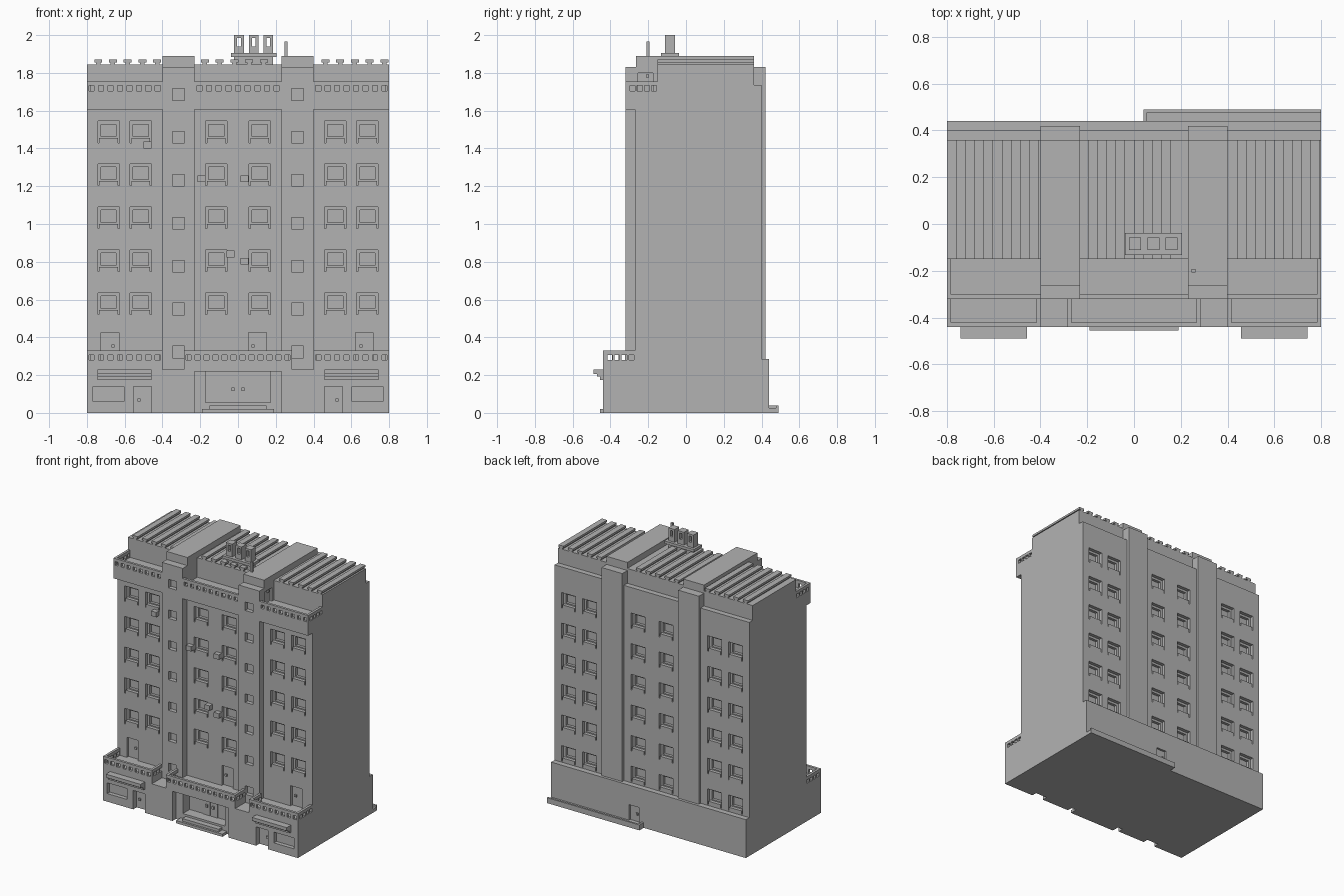
import bpy
import bmesh
from mathutils import Matrix, Vector

if "Cube" in bpy.data.objects:
    bpy.data.objects.remove(bpy.data.objects["Cube"], do_unlink=True)

stone = bpy.data.materials.new("warm_free_grey")
stone.use_nodes = True
stone.diffuse_color = (0.45, 0.45, 0.45, 1)
stone.node_tree.nodes["Principled BSDF"].inputs["Base Color"].default_value = (0.45, 0.45, 0.45, 1)


def solid(name, boxes):
    """One object made of boxes given as (x0, x1, y0, y1, z0, z1)."""
    bm = bmesh.new()
    for x0, x1, y0, y1, z0, z1 in boxes:
        size = Vector((x1 - x0, y1 - y0, z1 - z0))
        centre = Vector((x1 + x0, y1 + y0, z1 + z0)) / 2
        bmesh.ops.create_cube(bm, size=1, matrix=Matrix.Translation(centre) @ Matrix.Diagonal(size.to_4d()))
    mesh = bpy.data.meshes.new(name)
    bm.to_mesh(mesh)
    bm.free()
    mesh.materials.append(stone)
    obj = bpy.data.objects.new(name, mesh)
    bpy.context.collection.objects.link(obj)
    return obj


def carve(obj, boxes):
    """Cut boxes out of an object."""
    cutter = solid("cutter", boxes)
    cutter.hide_render = True
    mod = obj.modifiers.new("recesses", "BOOLEAN")
    mod.operation, mod.solver, mod.object = "DIFFERENCE", "EXACT", cutter
    bpy.context.view_layer.objects.active = obj
    bpy.ops.object.modifier_apply(modifier=mod.name)
    bpy.data.objects.remove(cutter, do_unlink=True)


def mirrored(boxes):
    return boxes + [(-b[1], -b[0], *b[2:]) for b in boxes]


def at_wall(x, half, wall, side, outward, inward, z0, z1):
    """Box straddling a wall; side is -1 for the front and 1 for the back."""
    a, b = sorted((wall + side * outward, wall - side * inward))
    return (x - half, x + half, a, b, z0, z1)


def rail(along_x, start, end, outer, inner, floor, count):
    """Boxes of a low wall pierced by a row of square holes."""
    hole, top = 0.027, floor + 0.055
    low, high = floor + 0.005, floor + 0.032
    step = (end - start) / count
    edges = [start] + [start + step * (i + 0.5) for i in range(count)] + [end]
    spans = [(start, end, floor - 0.01, low), (start, end, high, top)]
    for i in range(count + 1):
        a = edges[i] + (hole / 2 if i else 0)
        b = edges[i + 1] - (hole / 2 if i < count else 0)
        spans.append((a, b, low, high))
    if along_x:
        return [(a, b, outer, inner, lo, hi) for a, b, lo, hi in spans]
    return [(outer, inner, a, b, lo, hi) for a, b, lo, hi in spans]


WIDE, FRONT, BACK = 0.8, -0.27, 0.40
TOWER_IN, TOWER_OUT, TOWER_FRONT, TOWER_BACK = 0.23, 0.40, -0.32, 0.42
BASE, BASE_TOP, BALCONY, TERRACE = 0.44, 0.23, 0.275, 1.70
FLOOR_STEP, TOP_SILL, PANE = 0.2275, 1.43, 0.115
columns = [s * x for x in (0.115, 0.515, 0.685) for s in (-1, 1)]

# Main block with recessed windows on front and back
main = solid("main_block", [(-WIDE, WIDE, FRONT, BACK, 0.1, TERRACE)])
outer_cuts, inner_cuts, sills = [], [], []
for wall, side, rows in ((FRONT, -1, 5), (BACK, 1, 6)):
    for row in range(rows):
        z = TOP_SILL - row * FLOOR_STEP
        for x in columns:
            outer_cuts.append(at_wall(x, PANE / 2, wall, side, 0.02, 0.025, z, z + PANE))
            inner_cuts.append(at_wall(x, 0.04, wall, side, 0.01, 0.045, z + 0.033, z + 0.098))
            sills.append(at_wall(x, 0.05, wall, side, 0, 0.03, z, z + 0.025))
balcony_doors = (-0.678, 0.103, 0.668)
outer_cuts += [at_wall(x, 0.047, FRONT, -1, 0.02, 0.02, BALCONY, 0.425) for x in balcony_doors]
carve(main, outer_cuts)
carve(main, inner_cuts)
solid("window_sills", sills)

# Stair towers with small windows and roof doors
for name, side in (("left_tower", 1), ("right_tower", -1)):
    x0, x1 = sorted((side * TOWER_IN, side * TOWER_OUT))
    tower = solid(name, [(x0, x1, TOWER_FRONT, TOWER_BACK, 0.2, 1.83)])
    cuts = []
    for row in range(7):
        z = 0.29 + row * FLOOR_STEP
        cuts.append(at_wall(side * 0.315, 0.032, TOWER_FRONT, -1, 0.02, 0.03, z, z + 0.063))
    door = sorted((side * (TOWER_OUT - 0.015), side * (TOWER_OUT + 0.02)))
    cuts.append((*door, -0.255, -0.175, TERRACE, 1.825))
    carve(tower, cuts)
    solid(name + "_roof", [(x0, x1, -0.265, 0.36, 1.8, 1.89)])

# Attic storey, back ledge and ribbed roof
solid("attic", [(-WIDE, WIDE, -0.15, 0.36, TERRACE - 0.05, 1.845),
                (-WIDE, WIDE, -0.15, BACK, TERRACE, 1.735)])
ribs = []
for first in (-0.74, -0.175, 0.463):
    for i in range(5):
        x = first + i * 0.078
        ribs += [(x - 0.012, x + 0.012, -0.15, 0.36, 1.84, 1.856),
                 (x - 0.021, x + 0.021, -0.15, 0.36, 1.855, 1.87)]
solid("roof_ribs", ribs)

# Overhanging cornice and roof terrace parapets
solid("cornice", mirrored([(TOWER_OUT, WIDE, TOWER_FRONT, -0.15, 1.605, TERRACE)])
      + [(-TOWER_IN, TOWER_IN, TOWER_FRONT, -0.15, 1.605, TERRACE)])
THICK = 0.018
terrace = mirrored(rail(True, TOWER_OUT, WIDE, TOWER_FRONT, TOWER_FRONT + THICK, TERRACE, 8)
                   + rail(False, TOWER_FRONT + THICK, -0.15, WIDE - THICK, WIDE, TERRACE, 4))
terrace += rail(True, -TOWER_IN, TOWER_IN, TOWER_FRONT, TOWER_FRONT + THICK, TERRACE, 9)
solid("terrace_parapet", terrace)

# Ground floor with shop windows, shop doors and the entrance recess
base = solid("ground_floor", [(-WIDE, WIDE, -BASE, BASE, 0, BASE_TOP)])
DOOR_TOP, PORCH = 0.14, 0.055
carve(base, mirrored([at_wall(0.685, 0.082, -BASE, -1, 0.02, 0.03, 0.06, DOOR_TOP),
                      at_wall(0.505, 0.048, -BASE, -1, 0.02, 0.04, -0.02, DOOR_TOP)])
      + [at_wall(0, TOWER_IN, -BASE, -1, 0.02, 0.04, -0.02, BASE_TOP - 0.002)])
carve(base, [at_wall(0, 0.173, -BASE, -1, 0.02, 0.12, PORCH, BASE_TOP - 0.002)])
back_base = solid("back_plinth", [(-WIDE, WIDE, 0, BASE, BASE_TOP - 0.03, 0.285)])
carve(base, [at_wall(0.12, 0.04, BASE, 1, 0.02, 0.015, 0.025, DOOR_TOP)])

# Entrance doors and steps
solid("entrance_doors", mirrored([(0.003, 0.06, -0.326, -0.31, PORCH, 0.21)]))
solid("entrance_steps", [(-0.19, 0.19, -0.455, -0.39, 0, 0.02), (-0.15, 0.15, -0.44, -0.39, 0.02, 0.04)])

# Balconies with pierced parapets
balconies, parapets = [], []
for x0, x1, count in ((-WIDE, -TOWER_OUT, 8), (-0.285, 0.285, 12), (TOWER_OUT, WIDE, 8)):
    balconies.append((x0, x1, -BASE, FRONT, BASE_TOP - 0.01, BALCONY))
    parapets += rail(True, x0, x1, -BASE, -BASE + THICK, BALCONY, count)
    for a in (x0, x1 - THICK):
        end = FRONT if abs(a) > 0.7 else TOWER_FRONT
        parapets += rail(False, -BASE + THICK, end, a, a + THICK, BALCONY, 4 if end == FRONT else 3)
solid("balcony_floors", balconies)
solid("balcony_parapets", parapets)

# Stepped shop awnings
awning = [at_wall(0.6, 0.143, -BASE, -1, reach, 0.01, lo, hi)
          for reach, lo, hi in ((0.05, 0.205, BASE_TOP), (0.032, 0.193, 0.206), (0.016, 0.175, 0.194))]
solid("shop_awnings", mirrored(awning))

# Door knobs
KNOB = 0.008
knobs = [at_wall(x, KNOB, FRONT + 0.02, -1, 0.01, 0.01, 0.345, 0.361) for x in (-0.662, 0.08, 0.652)]
knobs += mirrored([at_wall(0.525, KNOB, -BASE + 0.04, -1, 0.01, 0.01, 0.06, 0.076),
                   at_wall(0.027, KNOB, -0.326, -1, 0.01, 0.01, 0.115, 0.135),
                   (TOWER_OUT - 0.02, TOWER_OUT - 0.005, -0.213, -0.197, 1.775, 1.791)])
knobs.append(at_wall(0.1, KNOB, BASE - 0.015, 1, 0.01, 0.01, 0.075, 0.091))
solid("door_knobs", knobs)

# Air conditioners beside some windows
units = ((-0.48, 1.40), (-0.193, 1.222), (0.035, 1.222), (-0.04, 0.823), (0.035, 0.785))
solid("air_conditioners", [at_wall(x, 0.021, FRONT, -1, 0.035, 0.01, z, z + 0.036) for x, z in units])

# Rear walkway with a rim
solid("rear_walkway", [(0.04, WIDE, BASE - 0.01, 0.49, 0, 0.025),
                       (0.04, WIDE, 0.476, 0.49, 0.02, 0.04), (0.04, 0.055, BASE - 0.01, 0.48, 0.02, 0.04)])

# Chimney stack with three slotted pots, and a vent pipe
pots = [(-0.02, 0.185, -0.115, -0.06, 1.84, 1.89), (-0.038, 0.205, -0.132, -0.038, 1.885, 1.905)]
for x in (0.005, 0.083, 0.16):
    pots.append((x - 0.026, x + 0.026, -0.112, -0.058, 1.9, 1.94))
    for s in (-1, 1):
        pots.append((x + s * 0.018 - 0.008, x + s * 0.018 + 0.008, -0.112, -0.058, 1.94, 2))
    pots.append((x - 0.012, x + 0.012, -0.112, -0.058, 1.985, 2))
solid("chimney_stack", pots)
solid("vent_pipe", [(0.246, 0.262, -0.208, -0.192, 1.88, 1.965)])
